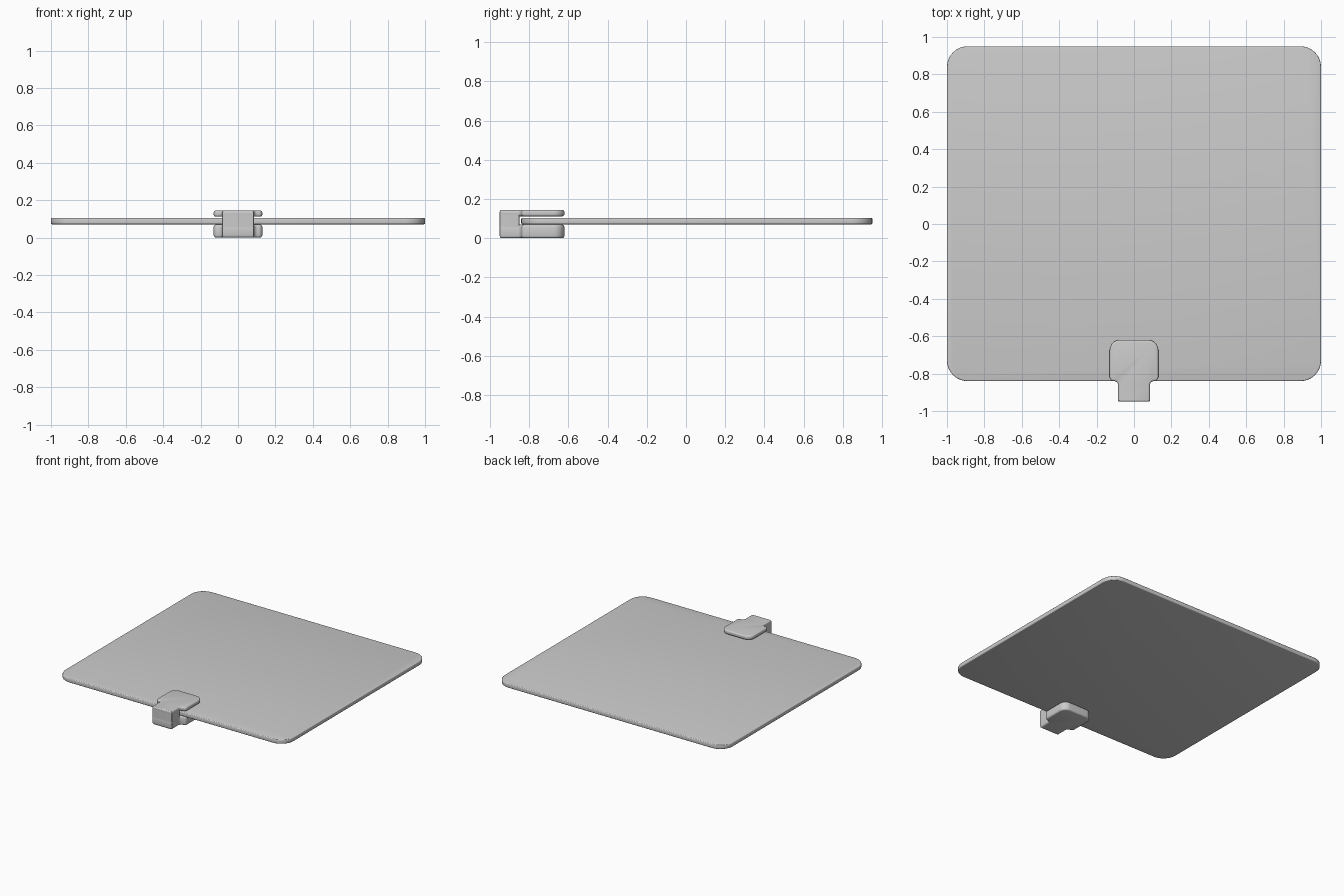
import bpy, bmesh, math
from mathutils import Vector

cube = bpy.data.objects.get("Cube")
if cube:
    bpy.data.objects.remove(cube, do_unlink=True)

grey = bpy.data.materials.new("light_grey")
grey.use_nodes = True
colour = (0.6, 0.6, 0.6, 1)
grey.diffuse_color = colour
grey.node_tree.nodes["Principled BSDF"].inputs["Base Color"].default_value = colour


def rounded(corners, steps=8):
    """Outline with every (x, y, radius) corner replaced by an arc."""
    pts = []
    n = len(corners)
    for i, (x, y, r) in enumerate(corners):
        p = Vector((x, y))
        a = (Vector(corners[i - 1][:2]) - p).normalized()
        b = (Vector(corners[(i + 1) % n][:2]) - p).normalized()
        # All corners are right angles, so the arc centre is p + r(a + b)
        c = p + (a + b) * r
        for k in range(steps + 1):
            t = k / steps * math.pi / 2
            pts.append(c - b * r * math.cos(t) - a * r * math.sin(t))
    return pts


def slab(name, corners, z0, z1, rim):
    """Extruded outline with softened top and bottom rims."""
    bm = bmesh.new()
    face = bm.faces.new([bm.verts.new((p.x, p.y, z0)) for p in rounded(corners)])
    ext = bmesh.ops.extrude_face_region(bm, geom=[face], use_keep_orig=True)
    verts = [g for g in ext["geom"] if isinstance(g, bmesh.types.BMVert)]
    bmesh.ops.translate(bm, verts=verts, vec=(0, 0, z1 - z0))
    bmesh.ops.recalc_face_normals(bm, faces=bm.faces)
    if rim:
        rims = [e for e in bm.edges if abs(e.verts[0].co.z - e.verts[1].co.z) < 1e-5]
        bmesh.ops.bevel(bm, geom=rims, offset=rim, segments=3, profile=0.5,
                        affect='EDGES', clamp_overlap=False)
        bmesh.ops.recalc_face_normals(bm, faces=bm.faces)
    mesh = bpy.data.meshes.new(name)
    bm.to_mesh(mesh)
    bm.free()
    mesh.materials.append(grey)
    obj = bpy.data.objects.new(name, mesh)
    bpy.context.collection.objects.link(obj)
    bpy.ops.object.select_all(action='DESELECT')
    obj.select_set(True)
    bpy.context.view_layer.objects.active = obj
    bpy.ops.object.shade_smooth_by_angle(angle=math.radians(35))
    return obj


def mirrored(half):
    """Complete a right-hand half outline across x = 0."""
    return half + [(-x, y, r) for x, y, r in reversed(half)]


# Flat panel
slab("panel", mirrored([(1, -0.84, 0.11), (1, 0.95, 0.11)]), 0.071, 0.104, 0.006)

# Clip jaws above and below the panel, with a narrow neck at the front
jaw = mirrored([(0.085, -0.95, 0.006), (0.085, -0.84, 0.022),
                (0.13, -0.84, 0.022), (0.13, -0.62, 0.055)])
slab("clip_lower_jaw", jaw, 0, 0.069, 0.012)
slab("clip_upper_jaw", jaw, 0.112, 0.144, 0.01)

# Solid block joining the jaws
block = mirrored([(0.085, -0.95, 0.006), (0.085, -0.85, 0.004)])
slab("clip_block", block, 0.012, 0.134, 0)
